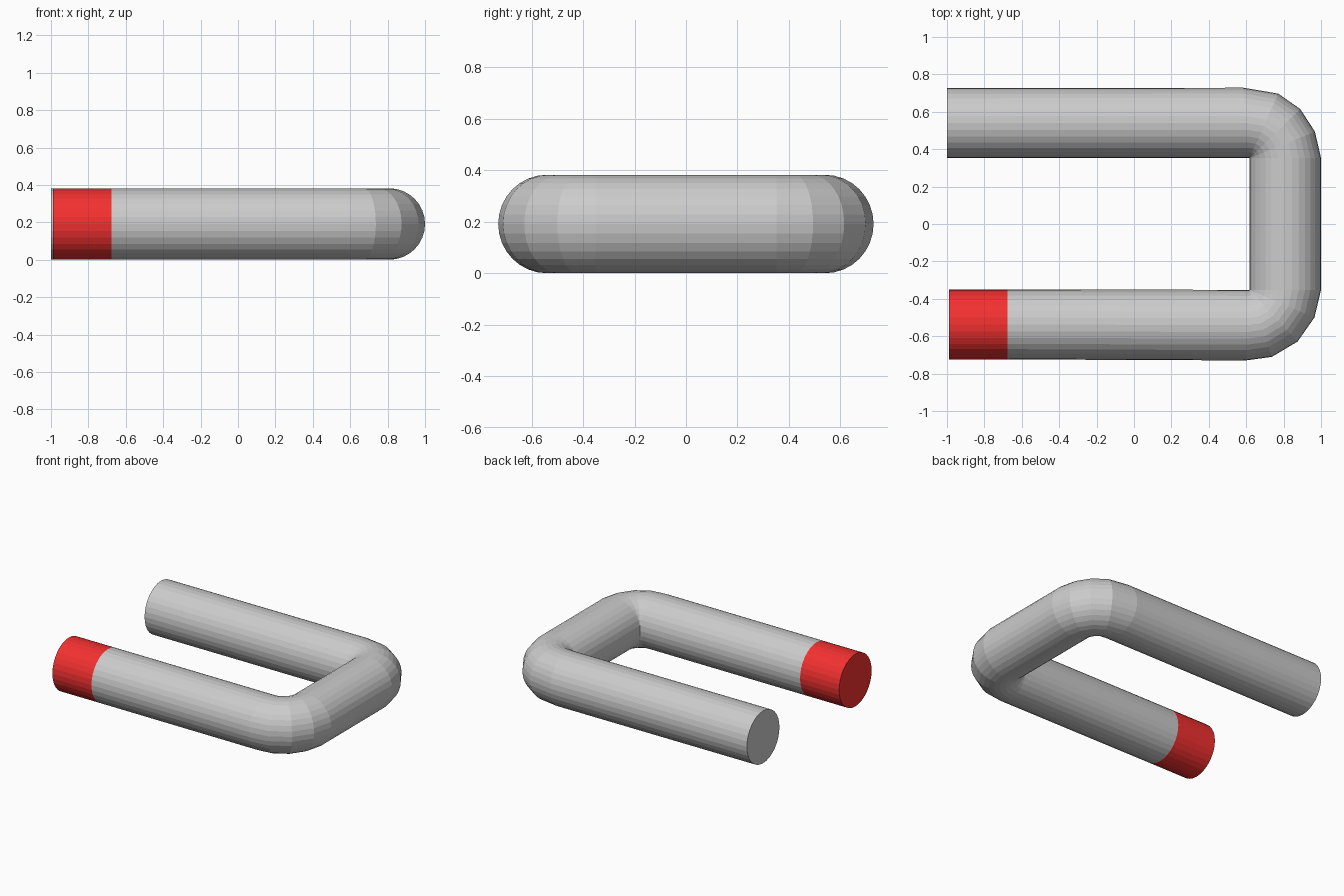
import bpy, bmesh
from math import cos, sin, pi, radians
from mathutils import Vector

if "Cube" in bpy.data.objects:
    bpy.data.objects.remove(bpy.data.objects["Cube"])

SIDES = 32
R = 0.191          # tube radius, also the height of its centre line


def tube(name, sections, cap_start=False, cap_end=False):
    """Loft rings between (inner, outer) edge points given in plan view."""
    bm = bmesh.new()
    rings = []
    for inner, outer in sections:
        a, b = Vector((*inner, R)), Vector((*outer, R))
        mid, half = (a + b) / 2, (b - a) / 2
        rings.append([bm.verts.new(mid + half * cos(t) + Vector((0, 0, R * sin(t))))
                      for t in (2 * pi * i / SIDES for i in range(SIDES))])
    for r0, r1 in zip(rings, rings[1:]):
        for i in range(SIDES):
            j = (i + 1) % SIDES
            bm.faces.new((r0[i], r0[j], r1[j], r1[i]))
    if cap_start:
        bm.faces.new(rings[0])
    if cap_end:
        bm.faces.new(rings[-1])
    # merge the pinched inside of the bends
    bmesh.ops.remove_doubles(bm, verts=bm.verts, dist=0.0005)
    bmesh.ops.recalc_face_normals(bm, faces=bm.faces)
    mesh = bpy.data.meshes.new(name)
    bm.to_mesh(mesh)
    bm.free()
    ob = bpy.data.objects.new(name, mesh)
    bpy.context.collection.objects.link(ob)
    return ob


def bend(side, angles):
    """Rings fanned around an inside corner; side is -1 front, 1 back."""
    cx, cy, reach = 0.617, 0.352, 0.378
    return [((cx, side * cy),
             (cx + reach * cos(radians(a)), side * (cy + reach * sin(radians(a)))))
            for a in angles]


# U-shaped grey bar: front arm, front bend, cross piece, back bend, back arm
front_in, front_out = -0.35, -0.724
back_in, back_out = 0.352, 0.727
path = [((-0.675, front_in), (-0.675, front_out))]
path += bend(-1, (93, 71.5, 47, 23))
path += [((0.617, -0.352), (1.0, -0.352)), ((0.617, 0.352), (1.0, 0.352))]
path += bend(1, (22, 44, 66, 95))
path += [((-1.0, back_in), (-1.0, back_out))]
tube("u_shaped_bar", path, cap_end=True)

# Red tip on the front arm
tip = tube("red_tip", [((-0.99, front_in), (-0.99, front_out)),
                       ((-0.675, front_in), (-0.675, front_out))], cap_start=True)
red = bpy.data.materials.new("red")
red.diffuse_color = (0.9, 0.03, 0.03, 1)
red.use_nodes = True
red.node_tree.nodes["Principled BSDF"].inputs["Base Color"].default_value = red.diffuse_color
tip.data.materials.append(red)
